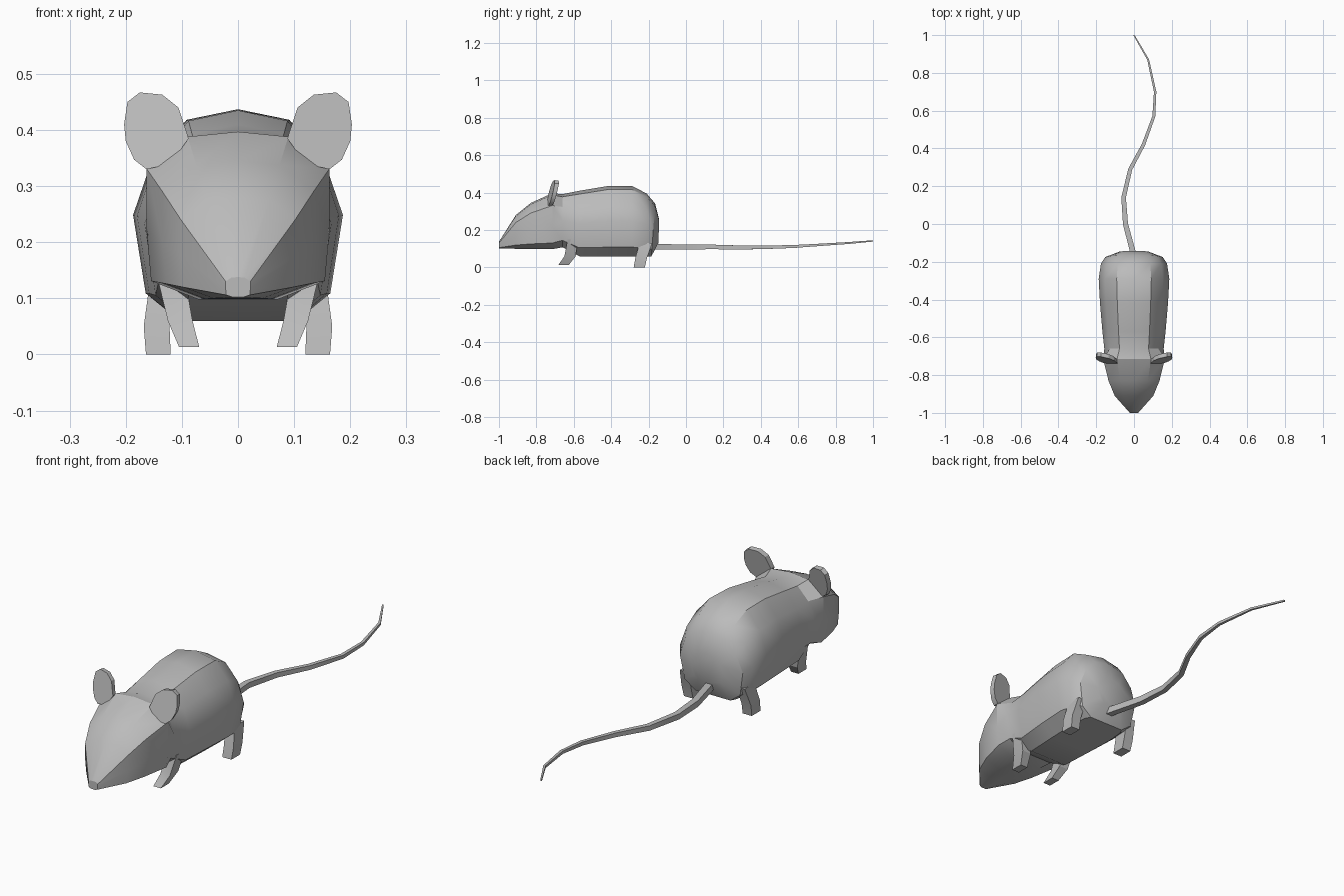
import bpy
import bmesh
from mathutils import Vector

cube = bpy.data.objects.get("Cube")
if cube:
    bpy.data.objects.remove(cube, do_unlink=True)

fur = bpy.data.materials.new("grey fur")
fur.use_nodes = True
GREY = (0.5, 0.5, 0.5, 1)
fur.diffuse_color = GREY
fur.node_tree.nodes["Principled BSDF"].inputs["Base Color"].default_value = GREY


def loft(name, rings, angle=0.5):
    """Skin a list of point rings into a closed object."""
    bm = bmesh.new()
    loops = [[bm.verts.new(p) for p in ring] for ring in rings]
    count = len(rings[0])
    for a, b in zip(loops, loops[1:]):
        for i in range(count):
            j = (i + 1) % count
            bm.faces.new((a[i], a[j], b[j], b[i]))
    bm.faces.new(loops[0])
    bm.faces.new(loops[-1])
    bmesh.ops.recalc_face_normals(bm, faces=bm.faces[:])
    mesh = bpy.data.meshes.new(name)
    bm.to_mesh(mesh)
    bm.free()
    mesh.materials.append(fur)
    obj = bpy.data.objects.new(name, mesh)
    bpy.context.collection.objects.link(obj)
    bpy.ops.object.select_all(action="DESELECT")
    obj.select_set(True)
    bpy.context.view_layer.objects.active = obj
    bpy.ops.object.shade_smooth_by_angle(angle=angle)
    return obj


# Half outlines as fractions of half width and height, top to bottom
HEAD = [(0, 1), (.55, .97), (1, .78), (1, .41), (.95, .11), (.43, 0), (0, 0)]
BODY = [(0, 1), (.49, .95), (.82, .76), (1, .5), (.88, .13), (.56, 0), (0, 0)]


def section(outline, y, top, bottom, width, lean=0):
    """Symmetric cross-section; lean shifts the foot of the ring along y."""
    half = [Vector((u * width, y + lean * (1 - v), bottom + v * (top - bottom)))
            for u, v in outline]
    return half + [Vector((-p.x, p.y, p.z)) for p in half[-2:0:-1]]


# Head and trunk in one skin, from nose to rump
loft("body", [
    section(HEAD, -1.0, .138, .102, .022),
    section(HEAD, -.91, .28, .1, .102),
    section(HEAD, -.83, .345, .099, .135),
    section(HEAD, -.715, .397, .098, .163),
    section(BODY, -.66, .392, .108, .157),
    section(BODY, -.57, .41, .06, .167),
    section(BODY, -.42, .435, .06, .18),
    section(BODY, -.29, .437, .06, .187),
    section(BODY, -.21, .395, .06, .175),
    section(BODY, -.165, .342, .06, .152, -.02),
    section(BODY, -.143, .255, .13, .075, -.005),
])


def box_ring(x, y, z, hx, hy):
    return [Vector((x + sx * hx, y + sy * hy, z))
            for sx, sy in ((-1, -1), (1, -1), (1, 1), (-1, 1))]


# Tail: square tube that winds and tapers
path = [(0, -.17, .11), (-.045, 0, .11), (-.055, .14, .11), (-.02, .29, .107),
        (.05, .42, .108), (.105, .57, .112), (.112, .7, .12), (.075, .87, .131),
        (0, 1, .142)]
path = [Vector(p) for p in path]
rings = []
for i, p in enumerate(path):
    along = path[min(i + 1, len(path) - 1)] - path[max(i - 1, 0)]
    side = Vector((along.y, -along.x, 0)).normalized()
    r = .015 - .0115 * i / (len(path) - 1)
    if p is path[-1]:
        side = Vector((1, 0, 0))
    up = Vector((0, 0, r))
    rings.append([p + side * r + up, p - side * r + up,
                  p - side * r - up, p + side * r - up])
loft("tail", rings)

# Ear outline across the front, from the inner base around the rim
EAR = [(.088, .385), (.106, .44), (.135, .463), (.175, .467), (.197, .45),
       (.203, .41), (.2, .38), (.185, .347), (.163, .33), (.12, .34)]


def ear_ring(back):
    """Sloping ear face; the back face is pushed behind and slightly smaller."""
    ring = []
    for x, z in EAR:
        y = -.75 + .2 * (x - .088) + .22 * (z - .33)
        if back:
            x, z, y = x + (.145 - x) * .05, z + (.4 - z) * .05, y + .022
        ring.append(Vector((x, y, z)))
    return ring


FRONT_LEG = [(.122, -.605, .15, .025, .028), (.103, -.62, .06, .022, .03),
             (.087, -.655, .013, .018, .028)]
HIND_LEG = [(.135, -.215, .13, .022, .034), (.145, -.24, .05, .023, .031),
            (.142, -.25, 0, .022, .03)]


def mirrored(rings, sign):
    return [[Vector((p.x * sign, p.y, p.z)) for p in ring] for ring in rings]


# Paired parts
for label, sign in (("left", 1), ("right", -1)):
    loft(label + "_ear", mirrored([ear_ring(False), ear_ring(True)], sign))
    for part, leg in (("front_leg", FRONT_LEG), ("hind_leg", HIND_LEG)):
        loft(label + "_" + part, mirrored([box_ring(*r) for r in leg], sign))
